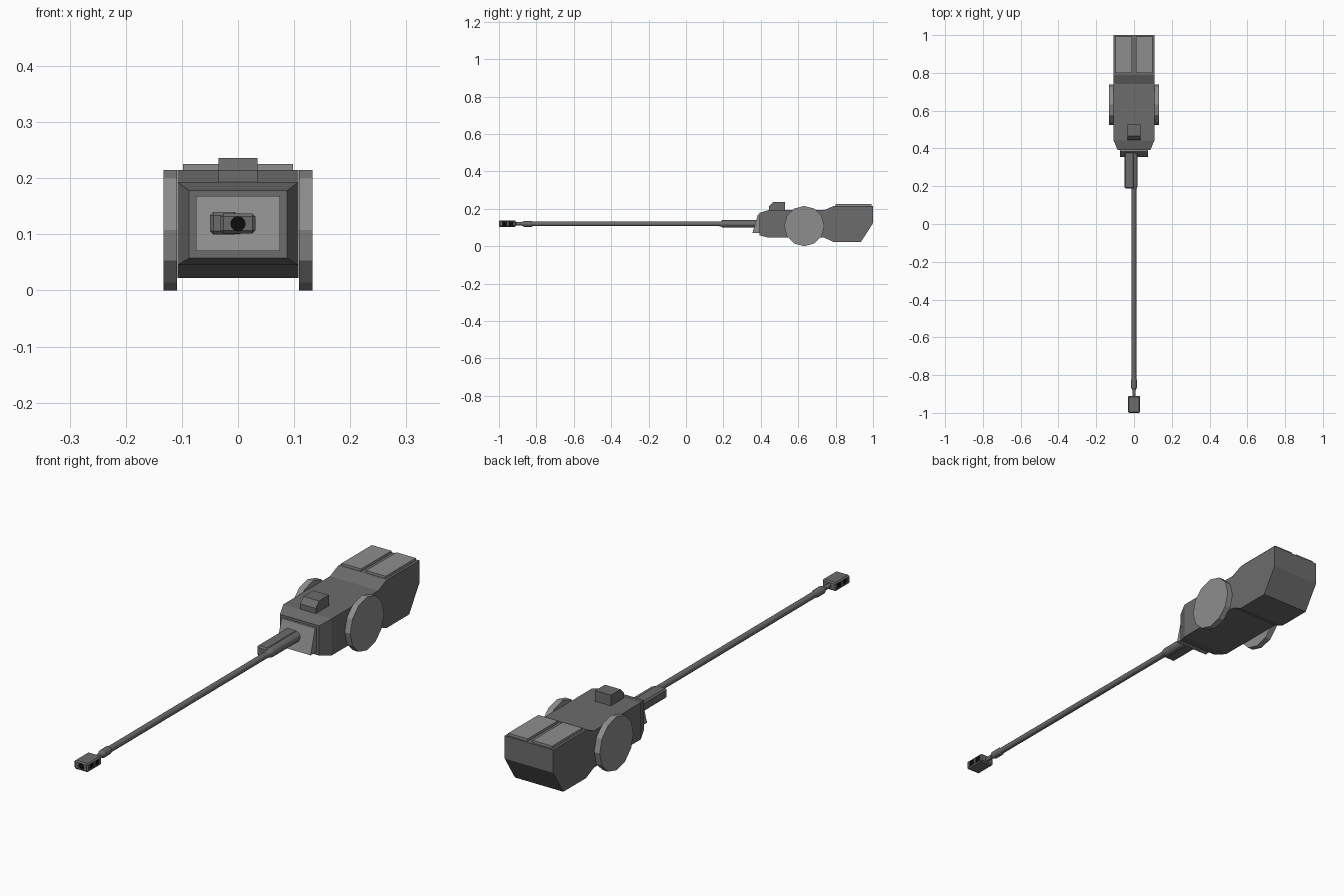
import bpy, bmesh, math

if "Cube" in bpy.data.objects:
    bpy.data.objects.remove(bpy.data.objects["Cube"])

GUN_Z = 0.119


def paint(name, value):
    mat = bpy.data.materials.new(name)
    mat.diffuse_color = (value, value, value, 1)
    mat.use_nodes = True
    mat.node_tree.nodes["Principled BSDF"].inputs["Base Color"].default_value = mat.diffuse_color
    return mat


DARK = paint("dark_grey", 0.15)
LIGHT = paint("mid_grey", 0.27)
BLACK = paint("black", 0.004)


def make(name, verts, faces, mat):
    mesh = bpy.data.meshes.new(name)
    mesh.from_pydata(verts, [], faces)
    bm = bmesh.new()
    bm.from_mesh(mesh)
    bmesh.ops.recalc_face_normals(bm, faces=bm.faces)
    bm.to_mesh(mesh)
    bm.free()
    mesh.materials.append(mat)
    obj = bpy.data.objects.new(name, mesh)
    bpy.context.collection.objects.link(obj)
    return obj


def skin(name, rings, mat=DARK):
    """Joins equal-sized rings of points and caps both ends."""
    n = len(rings[0])
    verts = [v for ring in rings for v in ring]
    faces = [tuple(range(n)), tuple(range(len(verts) - n, len(verts)))]
    for k in range(len(rings) - 1):
        for i in range(n):
            j = (i + 1) % n
            faces.append((k * n + i, k * n + j, (k + 1) * n + j, (k + 1) * n + i))
    return make(name, verts, faces, mat)


def box(name, x0, x1, y0, y1, z0, z1, mat=DARK):
    return skin(name, [[(x0, y, z0), (x1, y, z0), (x1, y, z1), (x0, y, z1)]
                       for y in (y0, y1)], mat)


def prism(name, x0, x1, profile, mat=DARK):
    """Side profile in (y, z) pulled from x0 to x1."""
    return skin(name, [[(x, y, z) for y, z in profile] for x in (x0, x1)], mat)


def lathe(name, profile, n=12):
    """Tube along y from (y, radius) pairs around the gun axis."""
    angles = [2 * math.pi * i / n for i in range(n)]
    return skin(name, [[(r * math.cos(a), y, GUN_Z + r * math.sin(a)) for a in angles]
                       for y, r in profile])


def bevel(obj, width):
    mod = obj.modifiers.new("bevel", 'BEVEL')
    mod.width = width
    mod.segments = 1


def cut(obj, cutter):
    mod = obj.modifiers.new("cut", 'BOOLEAN')
    mod.operation = 'DIFFERENCE'
    mod.solver = 'EXACT'
    mod.object = cutter
    cutter.hide_render = True
    cutter.hide_viewport = True


# Turret body: rectangular sections (y, half width, bottom, top)
W = 0.108
sections = [(0.392, 0.087, 0.058, 0.178), (0.442, W, 0.045, 0.193),
            (0.74, W, 0.045, 0.193), (0.79, W, 0.022, 0.215),
            (0.935, W, 0.022, 0.215), (1.0, W, 0.123, 0.215)]
skin("turret_body", [[(-w, y, lo), (w, y, lo), (w, y, hi), (-w, y, hi)]
                     for y, w, lo, hi in sections])

# Sloped mantlet on the front face
prism("mantlet", -0.075, 0.075,
      [(0.355, 0.07), (0.384, 0.168), (0.42, 0.168), (0.42, 0.07)], LIGHT)

# Sight box on the roof
prism("roof_sight", -0.035, 0.035,
      [(0.445, 0.185), (0.445, 0.214), (0.466, 0.236), (0.528, 0.236), (0.528, 0.185)])

# Side discs and rear roof panels
for side, s in (("left", -1), ("right", 1)):
    circle = [(0.632 + 0.1075 * math.cos(math.pi * i / 6),
               0.1075 + 0.1075 * math.sin(math.pi * i / 6)) for i in range(12)]
    prism("side_disc_" + side, s * 0.1085, s * 0.133, circle, LIGHT)
    box("roof_panel_" + side, *sorted((s * 0.011, s * 0.098)), 0.80, 0.992, 0.205, 0.225,
        LIGHT)

# Gun tube with root sleeve and muzzle collar
lathe("gun_barrel", [(0.39, 0.019), (0.205, 0.019), (0.18, 0.0125), (-0.82, 0.0125),
                     (-0.826, 0.016), (-0.865, 0.016), (-0.88, 0.009), (-0.912, 0.009)])

# Housing beside the gun root
housing = box("coaxial_housing", -0.05, 0.0, 0.188, 0.39, 0.1, 0.14)
bevel(housing, 0.006)

# Muzzle brake with bore and two side ports around a black core
brake = box("muzzle_brake", -0.031, 0.031, -1.0, -0.91, 0.102, 0.137)
bevel(brake, 0.005)
cut(brake, lathe("bore_cutter", [(-1.02, 0.013), (-0.93, 0.013)]))
for i, (y0, y1) in enumerate(((-0.985, -0.958), (-0.948, -0.921))):
    cut(brake, box(f"port_cutter_{i}", -0.05, 0.05, y0, y1, 0.108, 0.131))
box("brake_core", -0.026, 0.026, -0.993, -0.918, 0.1055, 0.1335, BLACK)
